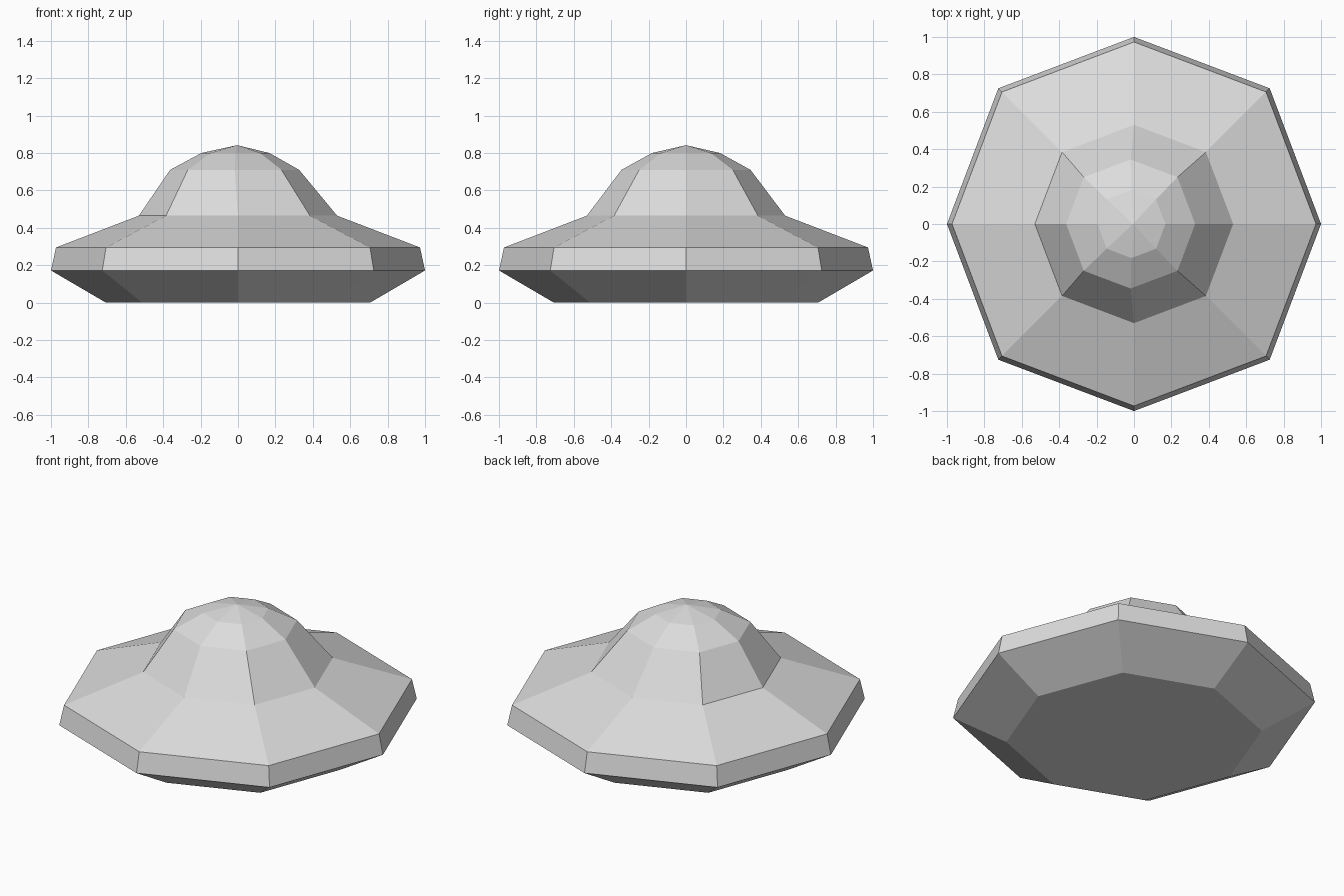
import bpy, bmesh, math

if "Cube" in bpy.data.objects:
    bpy.data.objects.remove(bpy.data.objects["Cube"])

SIDES = 8
DIAGONAL = 1.026  # corner points on the diagonals sit slightly further out

grey = bpy.data.materials.new("light_grey")
grey.diffuse_color = (0.72, 0.72, 0.72, 1.0)
grey.use_nodes = True
grey.node_tree.nodes["Principled BSDF"].inputs["Base Color"].default_value = grey.diffuse_color


def ring(bm, radius, z, cx=0.0):
    verts = []
    for i in range(SIDES):
        a = math.tau * i / SIDES
        r = radius * (DIAGONAL if i % 2 else 1.0)
        verts.append(bm.verts.new((cx + r * math.cos(a), r * math.sin(a), z)))
    return verts


def octagonal_shell(name, profile, floor=False, apex=None):
    """Stack octagon rings (radius, z, x offset); optional floor and apex."""
    bm = bmesh.new()
    rings = [ring(bm, *p) for p in profile]
    for lo, hi in zip(rings, rings[1:]):
        for i in range(SIDES):
            j = (i + 1) % SIDES
            bm.faces.new((lo[i], lo[j], hi[j], hi[i]))
    if floor:
        bm.faces.new(list(reversed(rings[0])))
    if apex:
        tip = bm.verts.new(apex)
        for i in range(SIDES):
            bm.faces.new((rings[-1][i], rings[-1][(i + 1) % SIDES], tip))
    mesh = bpy.data.meshes.new(name)
    bm.to_mesh(mesh)
    bm.free()
    mesh.materials.append(grey)
    obj = bpy.data.objects.new(name, mesh)
    bpy.context.collection.objects.link(obj)
    return obj


# Wide saucer hull: flat underside, flared belly, narrow rim, sloping deck
octagonal_shell("saucer_hull", [
    (0.706, 0.0, 0.0),
    (1.0, 0.172, 0.0),
    (0.973, 0.295, 0.0),
    (0.53, 0.465, 0.0),
], floor=True)

# Raised dome, its upper rings shifted slightly sideways
octagonal_shell("dome", [
    (0.53, 0.465, 0.0),
    (0.345, 0.71, -0.018),
    (0.182, 0.80, -0.014),
], apex=(-0.005, 0.0, 0.842))
